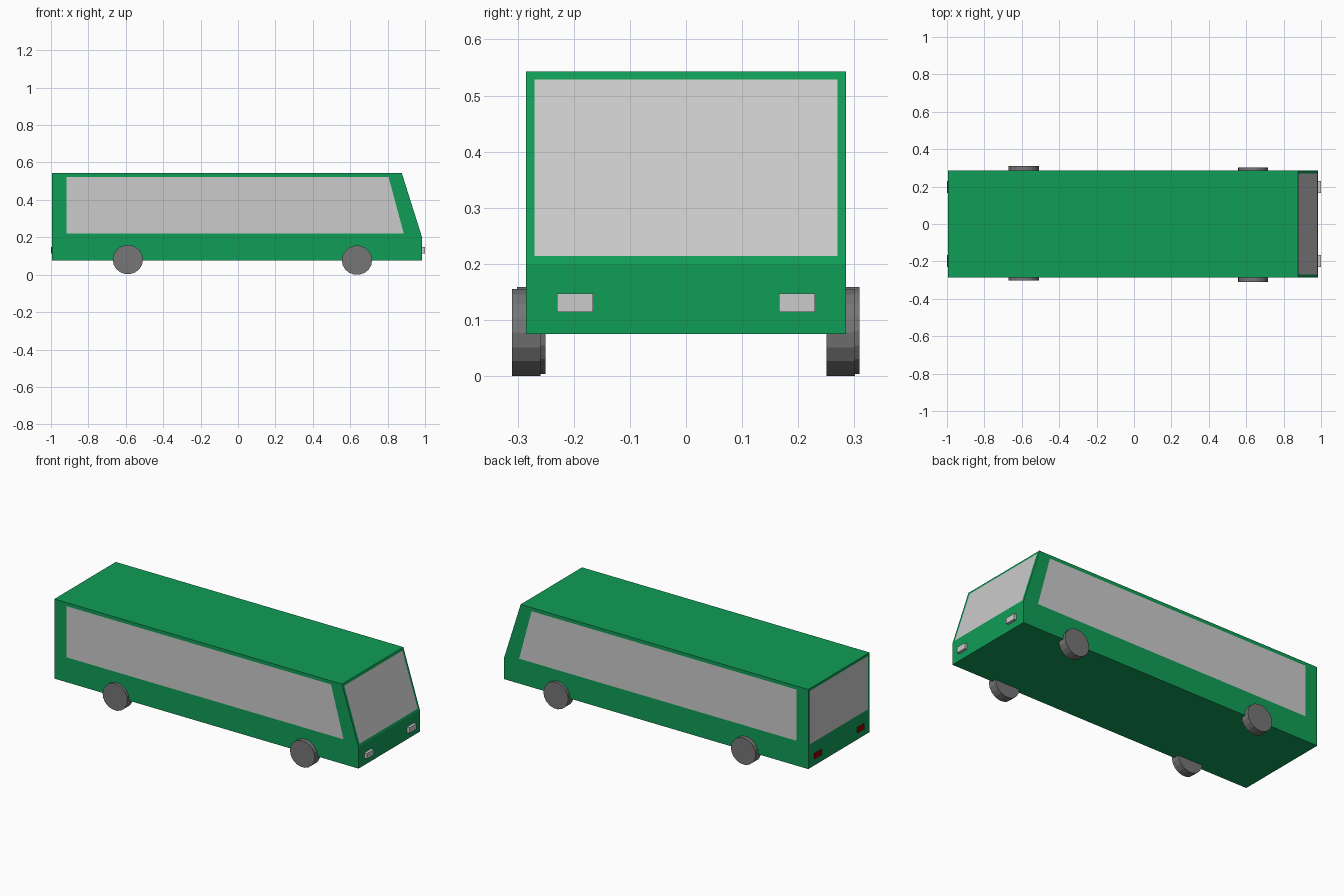
import bpy, bmesh
from mathutils import Matrix

if "Cube" in bpy.data.objects:
    bpy.data.objects.remove(bpy.data.objects["Cube"])


def material(name, rgb):
    m = bpy.data.materials.new(name)
    m.diffuse_color = (*rgb, 1)
    m.use_nodes = True
    m.node_tree.nodes["Principled BSDF"].inputs["Base Color"].default_value = m.diffuse_color
    return m


green = material("green_paint", (0.005, 0.34, 0.095))
glass = material("light_grey", (0.6, 0.6, 0.6))
rubber = material("dark_grey", (0.18, 0.18, 0.18))
red = material("red_lens", (0.35, 0.0, 0.0))


def finish(name, bm, *mats):
    bmesh.ops.recalc_face_normals(bm, faces=bm.faces)
    me = bpy.data.meshes.new(name)
    bm.to_mesh(me)
    bm.free()
    for m in mats:
        me.materials.append(m)
    ob = bpy.data.objects.new(name, me)
    bpy.context.collection.objects.link(ob)
    return ob


# Body: three stacked outlines (height, rear x, front x), sloped windscreen
W = 0.285
bm = bmesh.new()
rings = []
for z, rear, front in ((0.075, -0.995, 0.984), (0.2, -0.995, 0.984), (0.543, -0.995, 0.876)):
    rings.append([bm.verts.new((x, y, z)) for x, y in
                  ((rear, -W), (front, -W), (front, W), (rear, W))])
bm.faces.new(rings[0][::-1])
bm.faces.new(rings[2])
upper = []
for k in (0, 1):
    lo, hi = rings[k], rings[k + 1]
    for i in range(4):
        j = (i + 1) % 4
        f = bm.faces.new((lo[i], lo[j], hi[j], hi[i]))
        if k:
            upper.append(f)
bm.normal_update()

# Windows: flush panes inset into the upper faces
bmesh.ops.inset_individual(bm, faces=upper, thickness=0.021)
for f in upper:
    f.material_index = 1
    if abs(f.normal.y) > 0.9:
        for v in f.verts:
            top = v.co.z > 0.35
            v.co.z = 0.522 if top else 0.221
            v.co.x = -0.917 if v.co.x < 0 else (0.805 if top else 0.886)
finish("bus_body", bm, green, glass)


# Head and tail lights
def light(name, x0, x1, side, mat):
    bm = bmesh.new()
    bmesh.ops.create_cube(bm, size=1, matrix=Matrix.Translation(
        ((x0 + x1) / 2, side * 0.198, 0.131)) @ Matrix.Diagonal((x1 - x0, 0.064, 0.033, 1)))
    finish(name, bm, mat)


for side, label in ((-1, "right"), (1, "left")):
    light("headlight_" + label, 0.97, 1.0, side, glass)
    light("tail_light_" + label, -1.0, -0.98, side, red)


# Wheels: 18-sided discs
def wheel(name, x, y, z):
    bm = bmesh.new()
    bmesh.ops.create_cone(bm, cap_ends=True, segments=18, radius1=1, radius2=1, depth=1)
    turn = Matrix(((0, 1, 0, 0), (0, 0, 1, 0), (1, 0, 0, 0), (0, 0, 0, 1)))
    bm.transform(Matrix.Translation((x, y, z))
                 @ Matrix.Diagonal((0.081, 0.051, 0.0785, 1)) @ turn)
    finish(name, bm, rubber)


wheel("front_wheel_right", 0.636, -0.2845, 0.0775)
wheel("front_wheel_left", 0.636, 0.276, 0.0775)
wheel("rear_wheel_right", -0.589, -0.276, 0.081)
wheel("rear_wheel_left", -0.589, 0.2835, 0.081)
